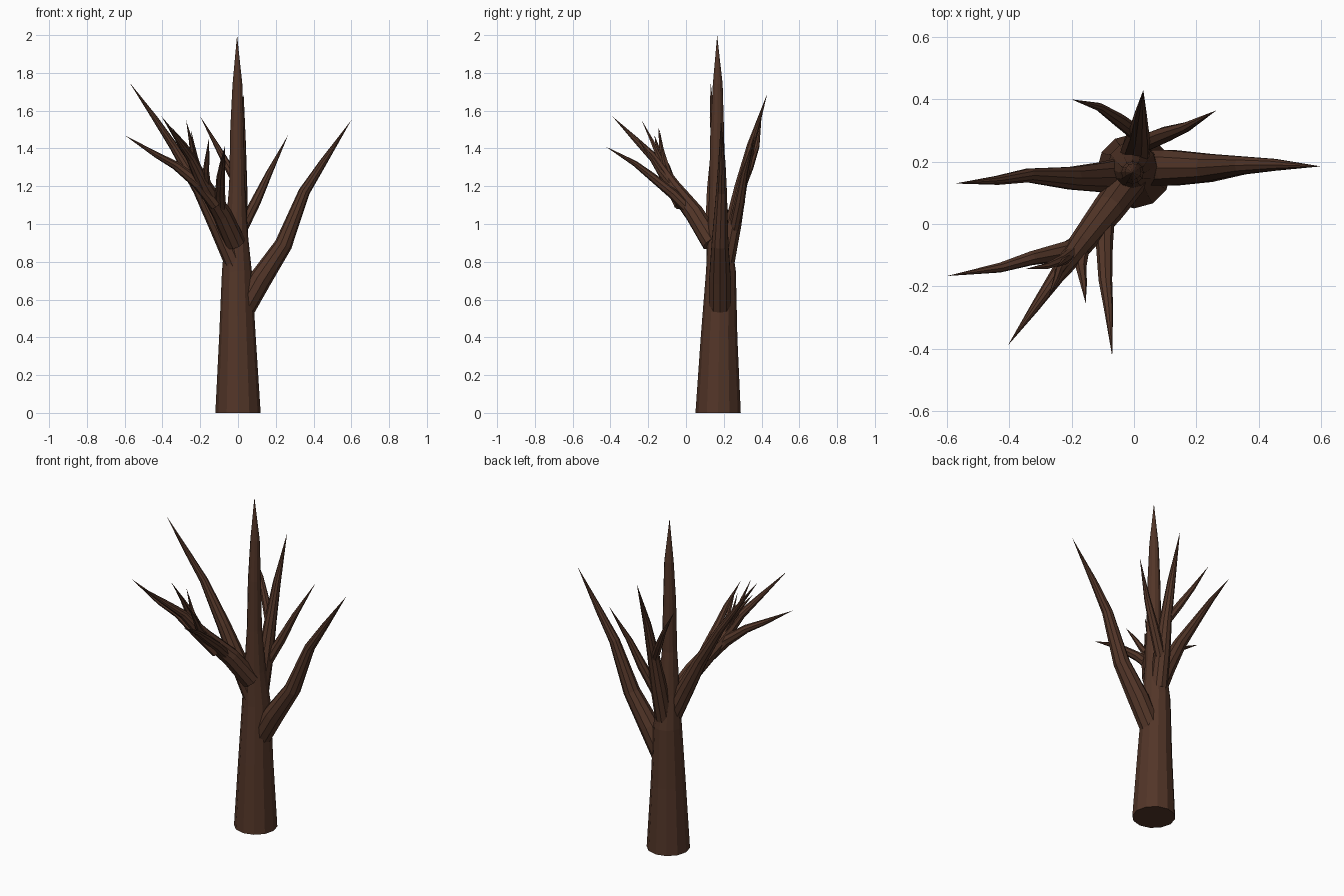
import bpy, bmesh, math
from mathutils import Vector

bark = bpy.data.materials.new("bark")
bark.diffuse_color = (0.085, 0.036, 0.021, 1)


def limb(name, pts, sides):
    """Tapered tube through (x, y, z, radius) points, ending in a point."""
    bm = bmesh.new()
    P = [Vector(p[:3]) for p in pts]
    rings = []
    for i, p in enumerate(P[:-1]):
        d = (P[i + 1] - P[max(i - 1, 0)]).normalized()
        if i == 0 and p.z == 0:
            d = Vector((0, 0, 1))
        q = Vector((0, 0, 1)).rotation_difference(d)
        r = pts[i][3]
        rings.append([bm.verts.new(p + q @ Vector((r * math.cos(a), r * math.sin(a), 0)))
                      for a in (2 * math.pi * k / sides for k in range(sides))])
    for a, b in zip(rings, rings[1:]):
        for k in range(sides):
            n = (k + 1) % sides
            bm.faces.new((a[k], a[n], b[n], b[k]))
    tip = bm.verts.new(P[-1])
    for k in range(sides):
        bm.faces.new((rings[-1][k], rings[-1][(k + 1) % sides], tip))
    bm.faces.new(rings[0][::-1])
    me = bpy.data.meshes.new(name)
    bm.to_mesh(me)
    bm.free()
    me.materials.append(bark)
    ob = bpy.data.objects.new(name, me)
    bpy.context.collection.objects.link(ob)


# Trunk
limb("trunk", [(0, .17, 0, .12), (-.003, .175, .4, .097), (-.006, .185, .75, .079),
               (-.008, .175, .95, .06), (-.005, .165, 1.2, .042), (-.005, .165, 1.5, .036),
               (-.003, .168, 1.74, .026), (-.005, .165, 2.0, 0)], 12)

# Main branches
limb("right_branch", [(.035, .18, .56, .06), (.12, .18, .71, .06), (.24, .18, .89, .047),
                      (.35, .188, 1.17, .03), (.45, .19, 1.325, .02), (.6, .185, 1.55, 0)], 10)
limb("left_branch", [(-.01, .165, .78, .055), (-.1, .15, .98, .05), (-.2, .147, 1.18, .038),
                     (-.34, .156, 1.41, .023), (-.44, .14, 1.56, .015), (-.575, .13, 1.75, 0)], 10)
limb("front_branch", [(-.015, .14, .9, .057), (-.085, .045, 1.055, .052),
                      (-.175, -.07, 1.2, .04), (-.25, -.17, 1.35, .025),
                      (-.32, -.27, 1.45, .015), (-.405, -.39, 1.57, 0)], 10)
limb("back_branch", [(0, .21, .8, .05), (.008, .25, 1.0, .046), (.015, .29, 1.2, .034),
                     (.02, .345, 1.42, .022), (.03, .43, 1.69, 0)], 10)

# Side branches
limb("front_left_fork", [(-.12, -.03, 1.1, .032), (-.21, -.085, 1.215, .033),
                         (-.33, -.11, 1.31, .023), (-.43, -.14, 1.365, .016),
                         (-.6, -.167, 1.47, 0)], 8)
limb("front_right_fork", [(-.09, .04, 1.05, .03), (-.095, -.07, 1.16, .027),
                          (-.092, -.18, 1.25, .022), (-.082, -.27, 1.32, .015),
                          (-.07, -.425, 1.41, 0)], 8)
limb("back_right_fork", [(.01, .25, .95, .03), (.095, .285, 1.12, .027),
                         (.165, .31, 1.27, .017), (.265, .365, 1.47, 0)], 8)
limb("back_left_fork", [(.01, .29, 1.19, .025), (-.05, .335, 1.3, .022),
                        (-.11, .375, 1.41, .014), (-.2, .4, 1.57, 0)], 8)

# Twigs
twigs = [
    [(-.16, -.06, 1.18, .02), (-.17, -.14, 1.28, .017), (-.162, -.19, 1.36, .011), (-.155, -.255, 1.45, 0)],
    [(-.18, -.08, 1.22, .02), (-.23, -.115, 1.34, .016), (-.28, -.135, 1.42, .01), (-.35, -.145, 1.51, 0)],
    [(-.21, -.11, 1.28, .016), (-.24, -.15, 1.37, .014), (-.25, -.18, 1.44, .01), (-.275, -.235, 1.55, 0)],
    [(-.2, -.1, 1.27, .014), (-.225, -.12, 1.36, .011), (-.25, -.14, 1.5, 0)],
]
for i, t in enumerate(twigs):
    limb(f"twig_{i + 1}", t, 6)
